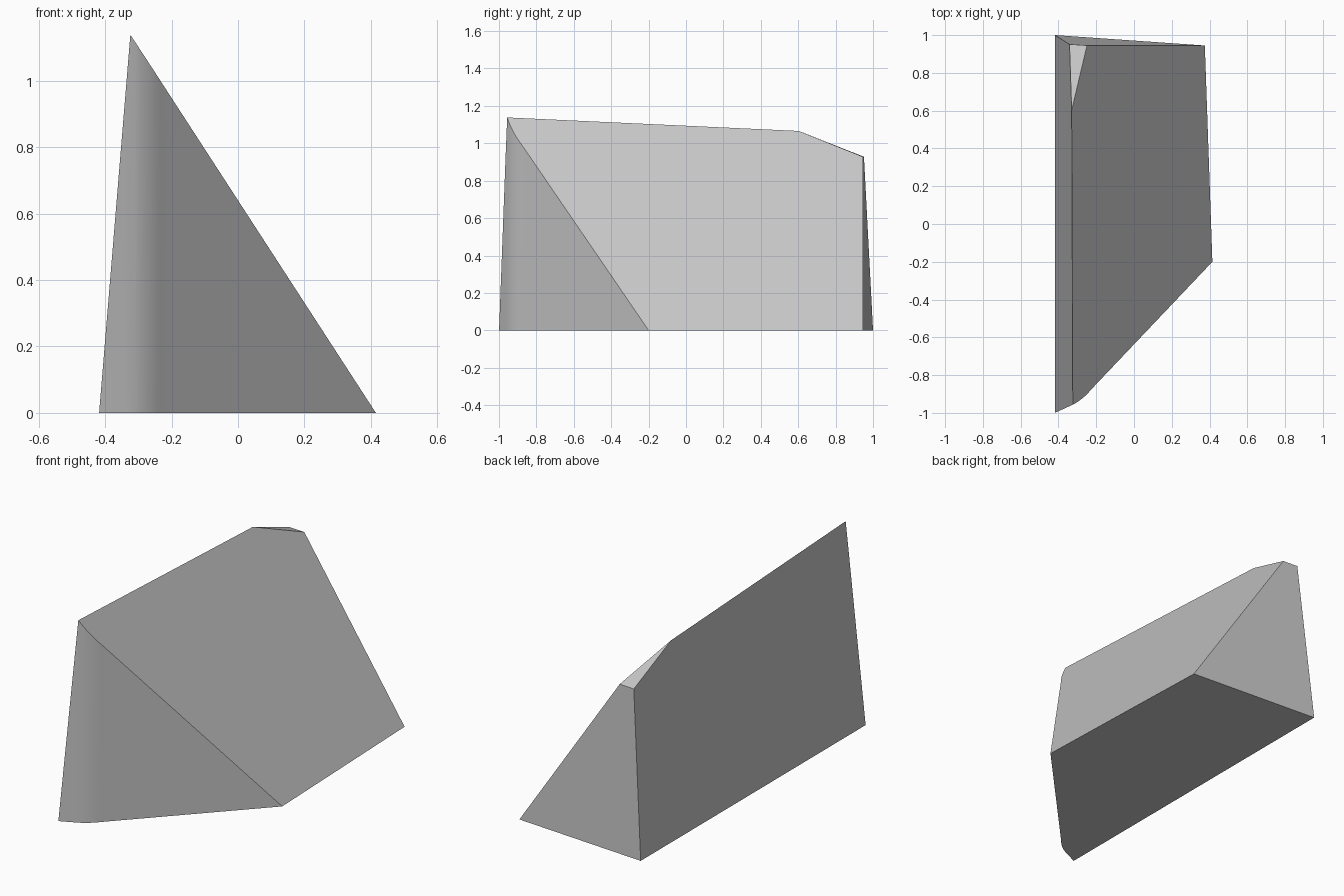
import bpy, bmesh, math
from mathutils import Vector

if "Cube" in bpy.data.objects:
    bpy.data.objects.remove(bpy.data.objects["Cube"])

# Oversized footprint: softly rounded front-left corner, straight front-right side
footprint = [(-0.6, -1.082), (-0.34, -0.964), (-0.31, -0.949)]
start, bend, end = Vector((-0.31, -0.949)), Vector((-0.265, -0.922)), Vector((-0.23, -0.88))
for i in range(1, 6):
    t = i / 5
    p = start * (1 - t) ** 2 + bend * 2 * t * (1 - t) + end * t * t
    footprint.append((p.x, p.y))
footprint += [(-0.2, -0.848), (0.415, -0.2), (0.8, 0.2), (0.8, 1.2), (-0.6, 1.2)]

# Upright block
bm = bmesh.new()
base = bm.faces.new([bm.verts.new((x, y, 0)) for x, y in footprint])
top = bmesh.ops.extrude_face_region(bm, geom=[base])["geom"]
bmesh.ops.translate(bm, vec=(0, 0, 1.6),
                    verts=[g for g in top if isinstance(g, bmesh.types.BMVert)])
inside = Vector((-0.1, 0.2, 0.25))


def slice_off(a, b, c):
    """Trim the block with the plane through three points and close the cut."""
    a, b, c = Vector(a), Vector(b), Vector(c)
    n = (b - a).cross(c - a).normalized()
    if n.dot(inside - a) > 0:
        n = -n
    cut = bmesh.ops.bisect_plane(bm, geom=bm.verts[:] + bm.edges[:] + bm.faces[:],
                                 plane_co=a, plane_no=n, clear_outer=True)["geom_cut"]
    bmesh.ops.contextual_create(bm, geom=[g for g in cut if isinstance(g, bmesh.types.BMEdge)])


# Leaning left side, sloped right side, leaning back
slice_off((-0.418, -1, 0), (-0.418, 1, 0), (-0.324, -0.955, 1.138))
slice_off((0.415, -0.2, 0), (0.375, 0.945, 0), (-0.324, -0.955, 1.138))
slice_off((-0.418, 1, 0), (0.375, 0.945, 0), (-0.25, 0.945, 0.93))
# Clipped rear end of the ridge
slice_off((-0.328, 0.6, 1.067), (-0.25, 0.945, 0.928), (-0.341, 0.951, 0.928))

bmesh.ops.recalc_face_normals(bm, faces=bm.faces[:])
mesh = bpy.data.meshes.new("wedge_block")
bm.to_mesh(mesh)
bm.free()
wedge = bpy.data.objects.new("wedge_block", mesh)
bpy.context.collection.objects.link(wedge)

# Single stone grey colour
grey = bpy.data.materials.new("light_grey")
grey.diffuse_color = (0.57, 0.57, 0.57, 1)
grey.use_nodes = True
grey.node_tree.nodes["Principled BSDF"].inputs["Base Color"].default_value = grey.diffuse_color
mesh.materials.append(grey)

bpy.context.view_layer.objects.active = wedge
wedge.select_set(True)
bpy.ops.object.shade_smooth_by_angle(angle=math.radians(30))
